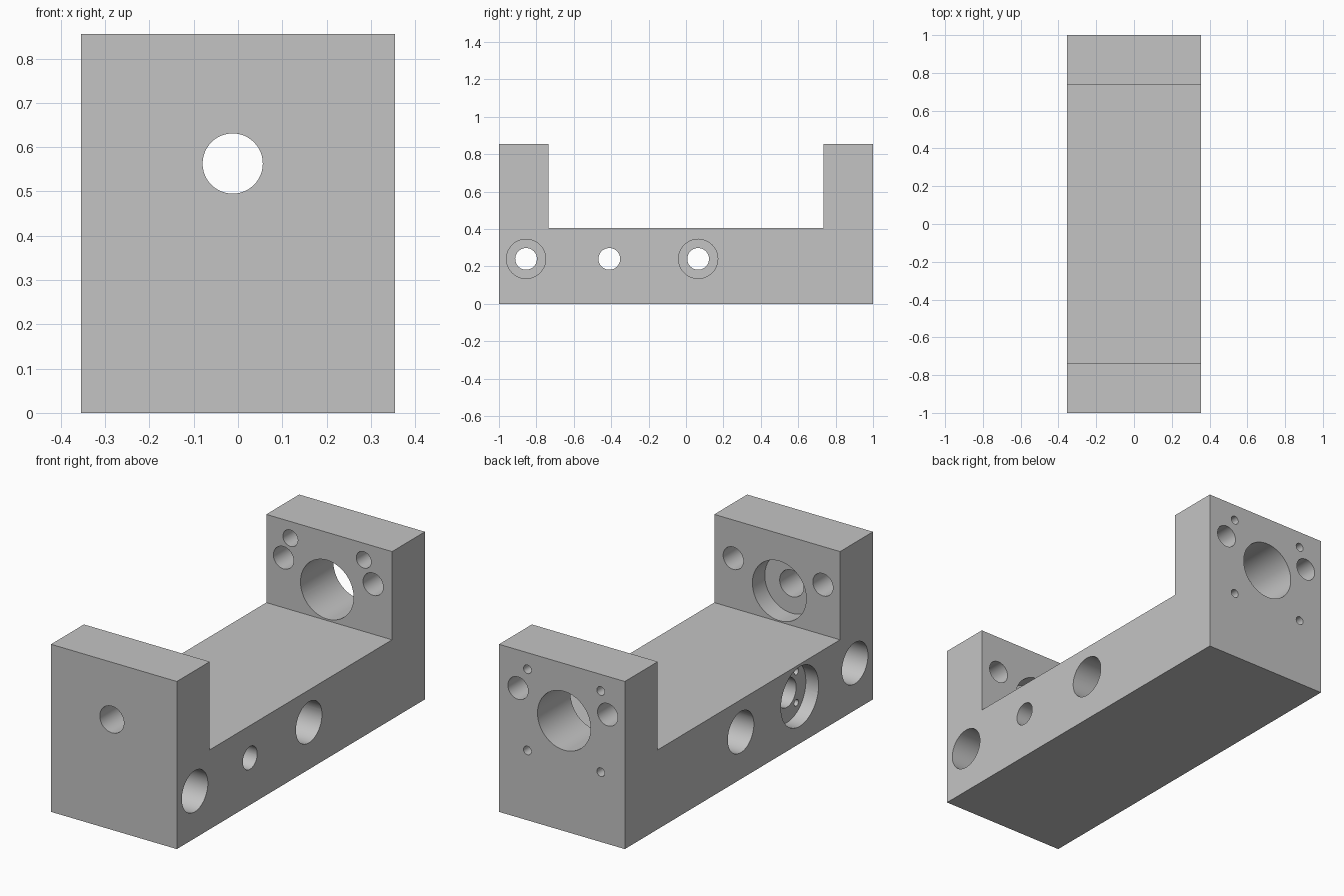
import bpy
import bmesh
import math
from mathutils import Matrix, Vector

if "Cube" in bpy.data.objects:
    bpy.data.objects.remove(bpy.data.objects["Cube"], do_unlink=True)

HALF_W = 0.355      # half width of the block
WALL = 0.735        # inner face of the end walls
OUT = 0.05          # how far cutters overshoot an open face

grey = bpy.data.materials.new("machined_grey")
grey.use_nodes = True
grey.diffuse_color = (0.55, 0.55, 0.55, 1)
grey.node_tree.nodes["Principled BSDF"].inputs["Base Color"].default_value = (0.55, 0.55, 0.55, 1)

# U-shaped block: side profile extruded across the width
profile = [(-1, 0), (1, 0), (1, 0.855), (WALL, 0.855),
           (WALL, 0.405), (-WALL, 0.405), (-WALL, 0.855), (-1, 0.855)]
bm = bmesh.new()
side = bm.faces.new([bm.verts.new((-HALF_W, y, z)) for y, z in profile])
ext = bmesh.ops.extrude_face_region(bm, geom=[side])
bmesh.ops.translate(bm, vec=(2 * HALF_W, 0, 0),
                    verts=[g for g in ext["geom"] if isinstance(g, bmesh.types.BMVert)])
bmesh.ops.recalc_face_normals(bm, faces=bm.faces)
mesh = bpy.data.meshes.new("bearing_block")
bm.to_mesh(mesh)
bm.free()
mesh.materials.append(grey)
block = bpy.data.objects.new("bearing_block", mesh)
bpy.context.collection.objects.link(block)
bpy.context.view_layer.objects.active = block
block.select_set(True)


def drill(start, end, radius, sides=48):
    """Cut a round hole between two points."""
    a, b = Vector(start), Vector(end)
    turn = (b - a).to_track_quat("Z", "Y").to_matrix().to_4x4()
    tool = bmesh.new()
    bmesh.ops.create_cone(tool, cap_ends=True, segments=sides, radius1=radius,
                          radius2=radius, depth=(b - a).length,
                          matrix=Matrix.Translation((a + b) / 2) @ turn)
    data = bpy.data.meshes.new("drill_cutter")
    tool.to_mesh(data)
    tool.free()
    data.materials.append(grey)
    cutter = bpy.data.objects.new("drill_cutter", data)
    cutter.hide_render = True
    bpy.context.collection.objects.link(cutter)
    mod = block.modifiers.new("hole", "BOOLEAN")
    mod.operation = "DIFFERENCE"
    mod.solver = "EXACT"
    mod.object = cutter
    bpy.ops.object.modifier_apply(modifier=mod.name)
    bpy.data.objects.remove(cutter, do_unlink=True)
    bpy.data.meshes.remove(data)


def drill_x(y, z, x0, x1, r, sides=48):
    drill((x0, y, z), (x1, y, z), r, sides)


def drill_y(x, z, y0, y1, r, sides=48):
    drill((x, y0, z), (x, y1, z), r, sides)


EDGE = HALF_W + OUT
BOLT_Z = 0.24

# Cross bolts, counterbored from both sides
for y in (-0.855, 0.065):
    drill_x(y, BOLT_Z, -EDGE, EDGE, 0.058)
    for s in (-1, 1):
        drill_x(y, BOLT_Z, s * 0.155, s * EDGE, 0.105)

# Middle cross bore with a stepped recess and four pin holes on the right side
MID = -0.41
FLOOR = -HALF_W + 0.072
drill_x(MID, BOLT_Z, -EDGE, EDGE, 0.058)
drill_x(MID, BOLT_Z, -EDGE, FLOOR + 0.2, 0.074)
drill_x(MID, BOLT_Z, -EDGE, FLOOR, 0.152)
for dy in (-0.075, 0.075):
    for dz in (-0.08, 0.08):
        drill_x(MID + dy, BOLT_Z + dz, FLOOR - 0.02, FLOOR + 0.12, 0.017, 20)

# Main shaft line: small front hole, front bearing seat, large back bore
SX, SZ = -0.012, 0.563
drill_y(SX, SZ, -1 - OUT, -WALL + OUT, 0.068)
drill_y(SX, SZ, -WALL - 0.1, -WALL + OUT, 0.152, 64)
drill_y(SX, SZ, WALL - OUT, 1 + OUT, 0.15, 64)

# Guide rod holes: through the back wall, blind in the front wall
for x in (-0.258, 0.248):
    drill_y(x, 0.66, WALL - OUT, 1 + OUT, 0.057)
    drill_y(x, 0.66, -WALL - 0.2, -WALL + OUT, 0.057)

# Motor screw holes in the back wall; the upper pair is counterbored inside
for dx in (-0.207, 0.207):
    drill_y(SX + dx, SZ + 0.207, WALL - OUT, 1 + OUT, 0.022, 24)
    drill_y(SX + dx, SZ + 0.207, WALL - OUT, WALL + 0.15, 0.042, 32)
    drill_y(SX + dx, SZ - 0.207, WALL + 0.02, 1 + OUT, 0.022, 24)

bpy.ops.object.shade_smooth_by_angle(angle=math.radians(30))
